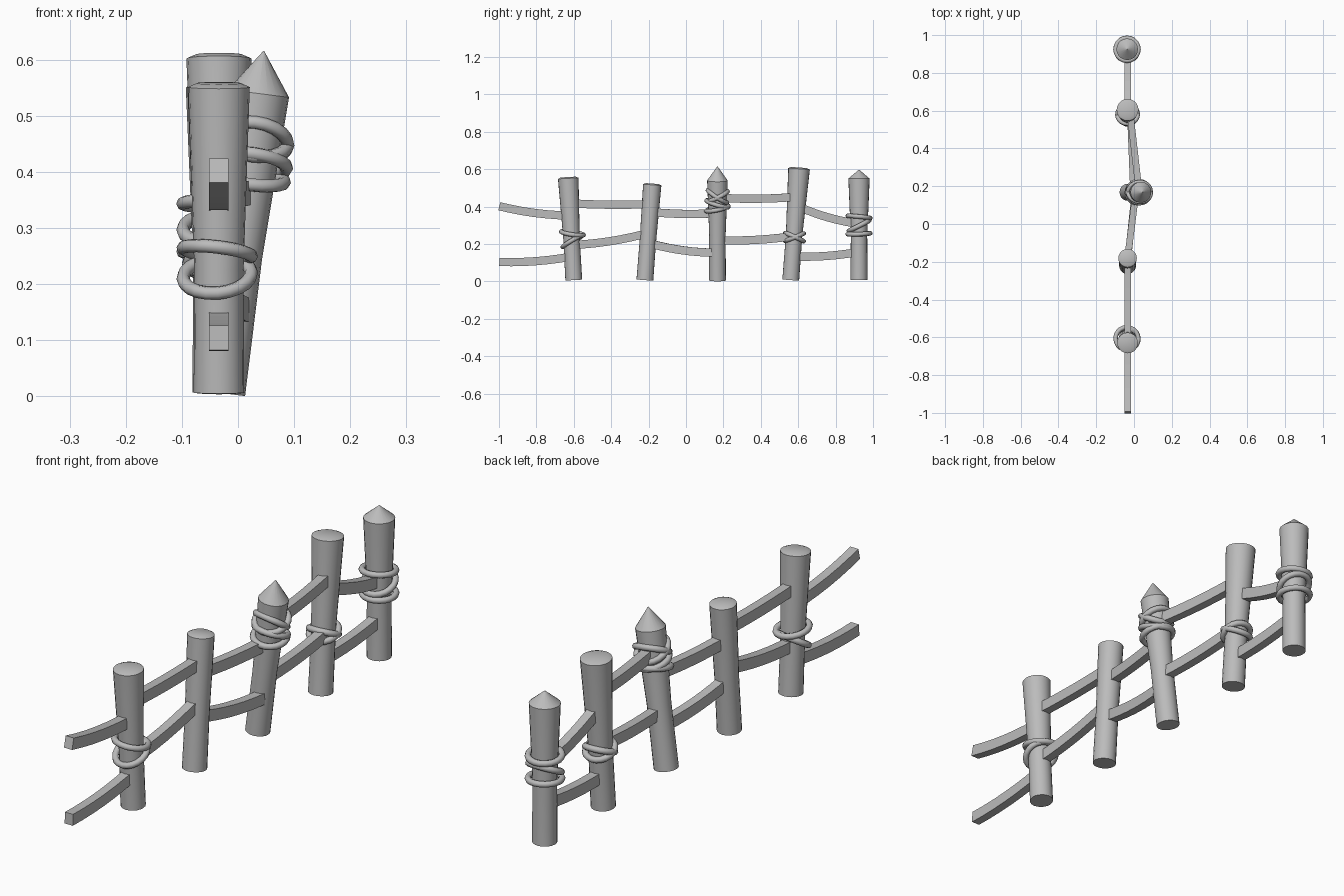
import bpy, bmesh, math
from mathutils import Vector

cube = bpy.data.objects.get("Cube")
if cube:
    bpy.data.objects.remove(cube, do_unlink=True)

grey = bpy.data.materials.new("weathered grey")
grey.use_nodes = True
grey.diffuse_color = (0.5, 0.5, 0.5, 1)
grey.node_tree.nodes["Principled BSDF"].inputs["Base Color"].default_value = (0.5, 0.5, 0.5, 1)


def make_object(name, bm, smooth_angle=None):
    bmesh.ops.recalc_face_normals(bm, faces=bm.faces)
    mesh = bpy.data.meshes.new(name)
    bm.to_mesh(mesh)
    bm.free()
    mesh.materials.append(grey)
    obj = bpy.data.objects.new(name, mesh)
    bpy.context.collection.objects.link(obj)
    if smooth_angle:
        bpy.ops.object.select_all(action='DESELECT')
        obj.select_set(True)
        bpy.context.view_layer.objects.active = obj
        bpy.ops.object.shade_smooth_by_angle(angle=math.radians(smooth_angle))
    return obj


def loft(bm, rings):
    """Skin a list of equal point rings and cap both ends."""
    loops = [[bm.verts.new(p) for p in ring] for ring in rings]
    n = len(loops[0])
    for a, b in zip(loops, loops[1:]):
        for i in range(n):
            j = (i + 1) % n
            bm.faces.new((a[i], a[j], b[j], b[i]))
    bm.faces.new(loops[0])
    bm.faces.new(loops[-1])


def post(name, base, top, top_radius, cone_height=0, sides=20):
    """Leaning, flared post with a rounded rim or a pointed cap."""
    base, top = Vector(base), Vector(top)
    length = (top - base).length
    turn = Vector((0, 0, 1)).rotation_difference(top - base)
    profile = [(0.045, 0), (0.044, 0.4 * length)]
    if cone_height:
        profile += [(top_radius, length - cone_height), (0.001, length)]
    else:
        profile += [(top_radius, length - 0.007), (top_radius * 0.72, length)]
    bm = bmesh.new()
    loft(bm, [[base + turn @ Vector((r * math.cos(t), r * math.sin(t), h))
               for t in (math.tau * i / sides for i in range(sides))]
              for r, h in profile])
    make_object(name, bm, 32)


def rail(name, start, end, mid_z, steps=6):
    """Bent square-section plank; each point is (x, y, z)."""
    a, b = Vector(start), Vector(end)
    sag = mid_z - (a.z + b.z) / 2
    rings = []
    for i in range(steps + 1):
        t = i / steps
        c = a.lerp(b, t)
        c.z += sag * 4 * t * (1 - t)
        tangent = b - a + Vector((0, 0, sag * 4 * (1 - 2 * t)))
        side = tangent.cross(Vector((0, 0, 1))).normalized()
        up = side.cross(tangent).normalized()
        rings.append([c + side * 0.0175 * u + up * 0.022 * v
                      for u, v in ((-1, -1), (1, -1), (1, 1), (-1, 1))])
    bm = bmesh.new()
    loft(bm, rings)
    make_object(name, bm)


def rope(name, centre, slope_x, slope_y, radius=0.061, thick=0.012):
    """Ring of rope, tilted by its rise along x and y."""
    turn = Vector((0, 0, 1)).rotation_difference(Vector((-slope_x, -slope_y, 1)))
    bpy.ops.mesh.primitive_torus_add(major_segments=20, minor_segments=8,
                                     major_radius=radius, minor_radius=thick,
                                     location=centre, rotation=turn.to_euler())
    obj = bpy.context.object
    obj.name = name
    obj.data.materials.append(grey)
    bpy.ops.object.shade_smooth_by_angle(angle=math.radians(60))


X = -0.034  # fence line

# Posts, front to back
post("post_1", (X, -0.6, 0.007), (X, -0.63, 0.558), 0.055)
post("post_2", (X, -0.22, 0.007), (X, -0.18, 0.523), 0.049)
post("post_3", (-0.032, 0.168, 0.006), (0.046, 0.168, 0.615), 0.055, 0.076)
post("post_4", (X, 0.56, 0.007), (X, 0.605, 0.609), 0.058)
post("post_5", (-0.036, 0.925, 0.007), (-0.036, 0.925, 0.597), 0.057, 0.047)

# Upper rails
rail("upper_rail_1", (X, -0.998, 0.402), (X, -0.62, 0.352), 0.366)
rail("upper_rail_2", (X, -0.61, 0.417), (X, -0.2, 0.413), 0.41)
rail("upper_rail_3", (X, -0.18, 0.37), (0.008, 0.15, 0.364), 0.361)
rail("upper_rail_4", (0.026, 0.18, 0.447), (-0.018, 0.565, 0.45), 0.442)
rail("upper_rail_5", (X, 0.59, 0.405), (X, 0.91, 0.31), 0.345)

# Lower rails
rail("lower_rail_1", (X, -0.998, 0.104), (X, -0.61, 0.133), 0.108)
rail("lower_rail_2", (X, -0.605, 0.195), (X, -0.22, 0.254), 0.214)
rail("lower_rail_3", (X, -0.2, 0.205), (0.002, 0.14, 0.154), 0.168)
rail("lower_rail_4", (-0.003, 0.18, 0.22), (-0.018, 0.56, 0.24), 0.222)
rail("lower_rail_5", (X, 0.58, 0.133), (X, 0.92, 0.157), 0.136)

# Rope lashings: post, y, then (x, z, slope_x, slope_y) for each ring
lashings = {
    "post_1": (-0.607, [(-0.037, 0.257, -0.12, -0.15), (-0.037, 0.215, 0.1, 0.6)]),
    "post_3": (0.168, [(0.028, 0.455, -0.14, -0.65), (0.028, 0.455, -0.14, 0.5),
                       (0.026, 0.415, -0.14, -0.3), (0.022, 0.39, -0.14, 0.22)]),
    "post_4": (0.58, [(X, 0.237, 0.03, -0.45), (X, 0.237, -0.03, 0.4)]),
    "post_5": (0.925, [(-0.037, 0.345, 0.03, -0.1), (-0.037, 0.297, 0.0, 0.5),
                       (-0.037, 0.255, -0.04, 0.04)]),
}
for owner, (y, rings) in lashings.items():
    radius = 0.054 if owner == "post_4" else 0.061
    for i, (x, z, sx, sy) in enumerate(rings, 1):
        rope(f"{owner}_rope_{i}", (x, y, z), sx, sy, radius)
